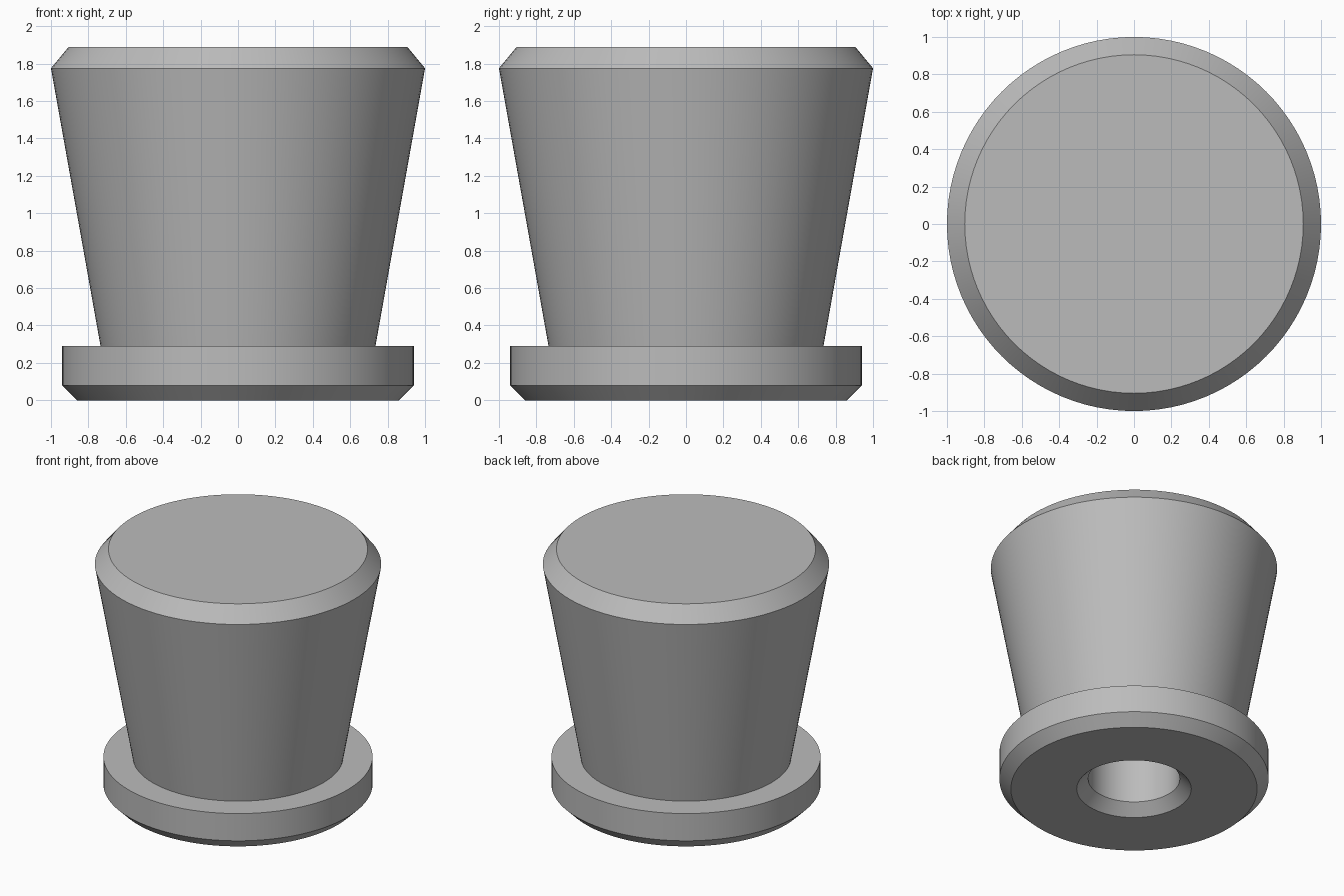
import bpy, bmesh
from math import cos, sin, tau, radians

cube = bpy.data.objects.get("Cube")
if cube:
    bpy.data.objects.remove(cube, do_unlink=True)

SIDES = 96

# Plain grey metal
grey = bpy.data.materials.new("grey")
grey.use_nodes = True
COLOUR = (0.5, 0.5, 0.5, 1)
grey.diffuse_color = COLOUR
grey.node_tree.nodes["Principled BSDF"].inputs["Base Color"].default_value = COLOUR


def lathe(name, profile):
    """Turn (radius, height) points about z; radius 0 at an end closes it."""
    bm = bmesh.new()
    rings = []
    for r, z in profile:
        rings.append([bm.verts.new((r * cos(tau * i / SIDES), r * sin(tau * i / SIDES), z))
                      for i in range(SIDES)])
    for low, high in zip(rings, rings[1:]):
        for i in range(SIDES):
            j = (i + 1) % SIDES
            bm.faces.new((low[i], low[j], high[j], high[i]))
    # Flat end caps
    bm.faces.new(rings[0])
    bm.faces.new(rings[-1])
    bmesh.ops.recalc_face_normals(bm, faces=bm.faces)
    mesh = bpy.data.meshes.new(name)
    bm.to_mesh(mesh)
    bm.free()
    mesh.materials.append(grey)
    obj = bpy.data.objects.new(name, mesh)
    bpy.context.collection.objects.link(obj)
    bpy.ops.object.select_all(action="DESELECT")
    obj.select_set(True)
    bpy.context.view_layer.objects.active = obj
    bpy.ops.object.shade_smooth_by_angle(angle=radians(25))
    return obj


# Knob: blind hole, countersink, flange, tapered grip, chamfered crown
lathe("knob", [
    (0.32, 1.2), (0.32, 0.08), (0.4, 0),
    (0.86, 0), (0.94, 0.08), (0.94, 0.29),
    (0.735, 0.29), (1.0, 1.775), (0.905, 1.89),
])
